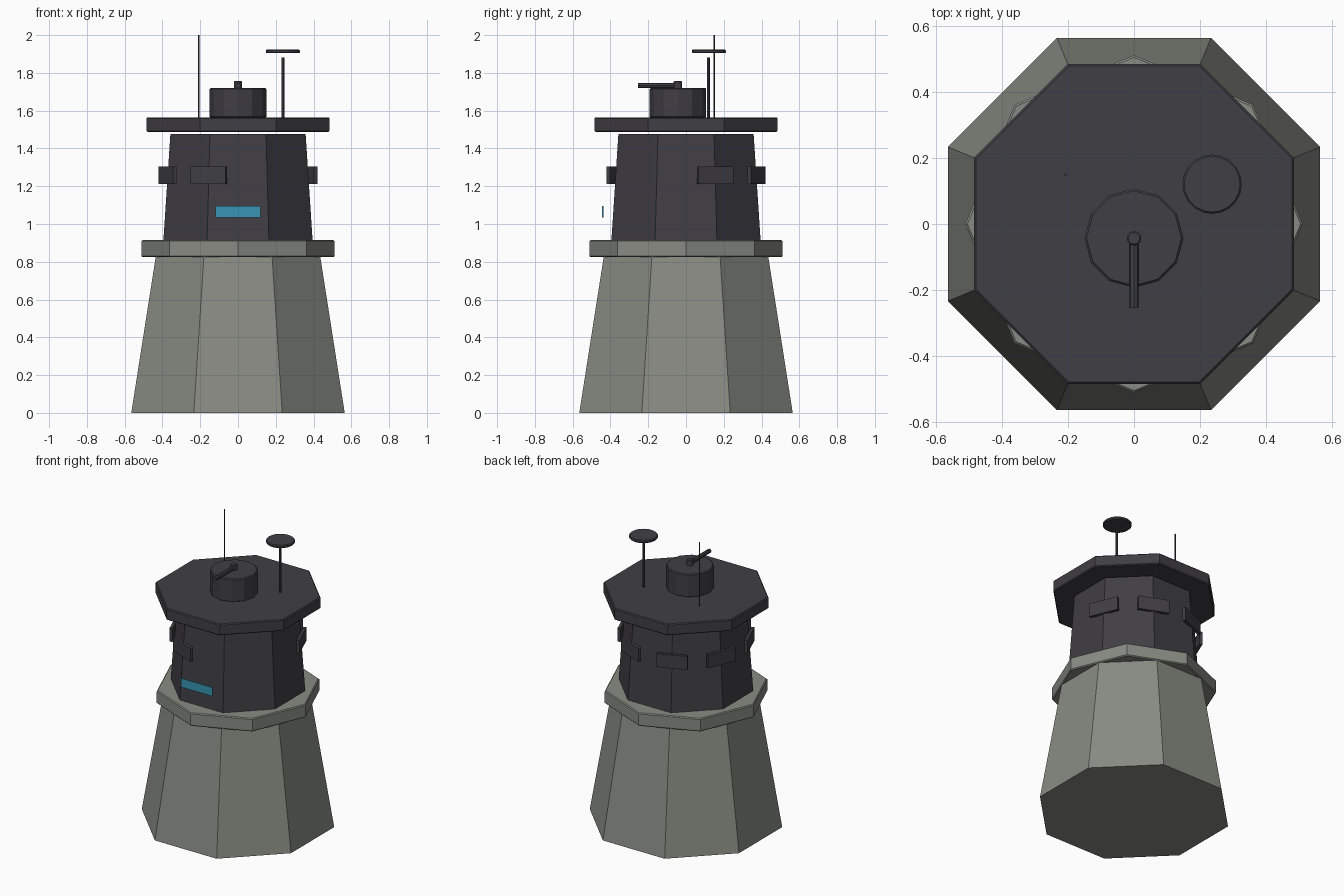
import bpy, bmesh
from math import radians, sin, cos
from mathutils import Matrix

if "Cube" in bpy.data.objects:
    bpy.data.objects.remove(bpy.data.objects["Cube"])


def srgb(name, r, g, b):
    lin = [((c / 255 + 0.055) / 1.055) ** 2.4 for c in (r, g, b)]
    m = bpy.data.materials.new(name)
    m.diffuse_color = (*lin, 1)
    m.use_nodes = True
    m.node_tree.nodes["Principled BSDF"].inputs["Base Color"].default_value = m.diffuse_color
    return m


STONE = srgb("grey concrete", 136, 139, 131)
DARK = srgb("dark metal", 64, 62, 68)
CYAN = srgb("cyan glow", 56, 148, 178)


def finish(bm, name, mat, bevel=0):
    me = bpy.data.meshes.new(name)
    bm.to_mesh(me)
    bm.free()
    me.materials.append(mat)
    ob = bpy.data.objects.new(name, me)
    bpy.context.collection.objects.link(ob)
    if bevel:
        mod = ob.modifiers.new("bevel", 'BEVEL')
        mod.width, mod.segments = bevel, 1
        mod.limit_method, mod.angle_limit = 'ANGLE', radians(50)
    return ob


def prism(name, mat, sides, r0, r1, z0, z1, x=0, y=0, turn=0, bevel=0):
    """Upright tapered prism; r0 and r1 are corner radii."""
    bm = bmesh.new()
    mtx = Matrix.Translation((x, y, (z0 + z1) / 2)) @ Matrix.Rotation(radians(turn), 4, 'Z')
    bmesh.ops.create_cone(bm, cap_ends=True, segments=sides, radius1=r0,
                          radius2=r1, depth=z1 - z0, matrix=mtx)
    return finish(bm, name, mat, bevel)


def box(name, mat, size, loc, turn=0, bevel=0):
    bm = bmesh.new()
    mtx = (Matrix.Translation(loc) @ Matrix.Rotation(radians(turn), 4, 'Z')
           @ Matrix.Diagonal((*size, 1)))
    bmesh.ops.create_cube(bm, size=1, matrix=mtx)
    return finish(bm, name, mat, bevel)


# Tower: flared base, ledge with corners on the axes, cabin, roof slab
K = 1 / cos(radians(22.5))      # apothem to corner radius
prism("tower_base", STONE, 8, 0.565 * K, 0.435 * K, 0, 0.83, turn=22.5)
prism("ledge", STONE, 8, 0.512, 0.512, 0.825, 0.915, bevel=0.006)
prism("cabin", DARK, 8, 0.395 * K, 0.358 * K, 0.912, 1.477, turn=22.5)
prism("roof_slab", DARK, 8, 0.485 * K, 0.485 * K, 1.487, 1.565, turn=22.5, bevel=0.006)

# Vision slits over six of the cabin's corners, none at the front right
for i in range(6):
    a = 22.5 + 45 * i           # clockwise from the front
    r = 0.403
    box(f"vision_slit_{i + 1}", DARK, (0.2, 0.02, 0.092),
        (-r * sin(radians(a)), -r * cos(radians(a)), 1.258), turn=-a)

# Glowing front panel, standing clear of the cabin
box("front_light", CYAN, (0.236, 0.008, 0.06), (0, -0.442, 1.065))

# Turret on the roof with knob and barrel
prism("turret", DARK, 12, 0.15, 0.15, 1.562, 1.72, y=-0.043, bevel=0.006)
prism("turret_knob", DARK, 12, 0.022, 0.022, 1.715, 1.757, y=-0.043, bevel=0.004)
bm = bmesh.new()
bmesh.ops.create_cone(bm, cap_ends=True, segments=8, radius1=0.014, radius2=0.014, depth=0.212,
                      matrix=Matrix.Translation((0, -0.149, 1.733)) @ Matrix.Rotation(radians(90), 4, 'X'))
finish(bm, "turret_barrel", DARK)

# Mast with floating disc, and whip antenna
prism("disc_mast", DARK, 8, 0.008, 0.008, 1.56, 1.882, x=0.237, y=0.118)
prism("disc", DARK, 20, 0.09, 0.09, 1.904, 1.924, x=0.237, y=0.121, bevel=0.005)
prism("whip_antenna", DARK, 6, 0.004, 0.004, 1.56, 2.0, x=-0.208, y=0.15)
